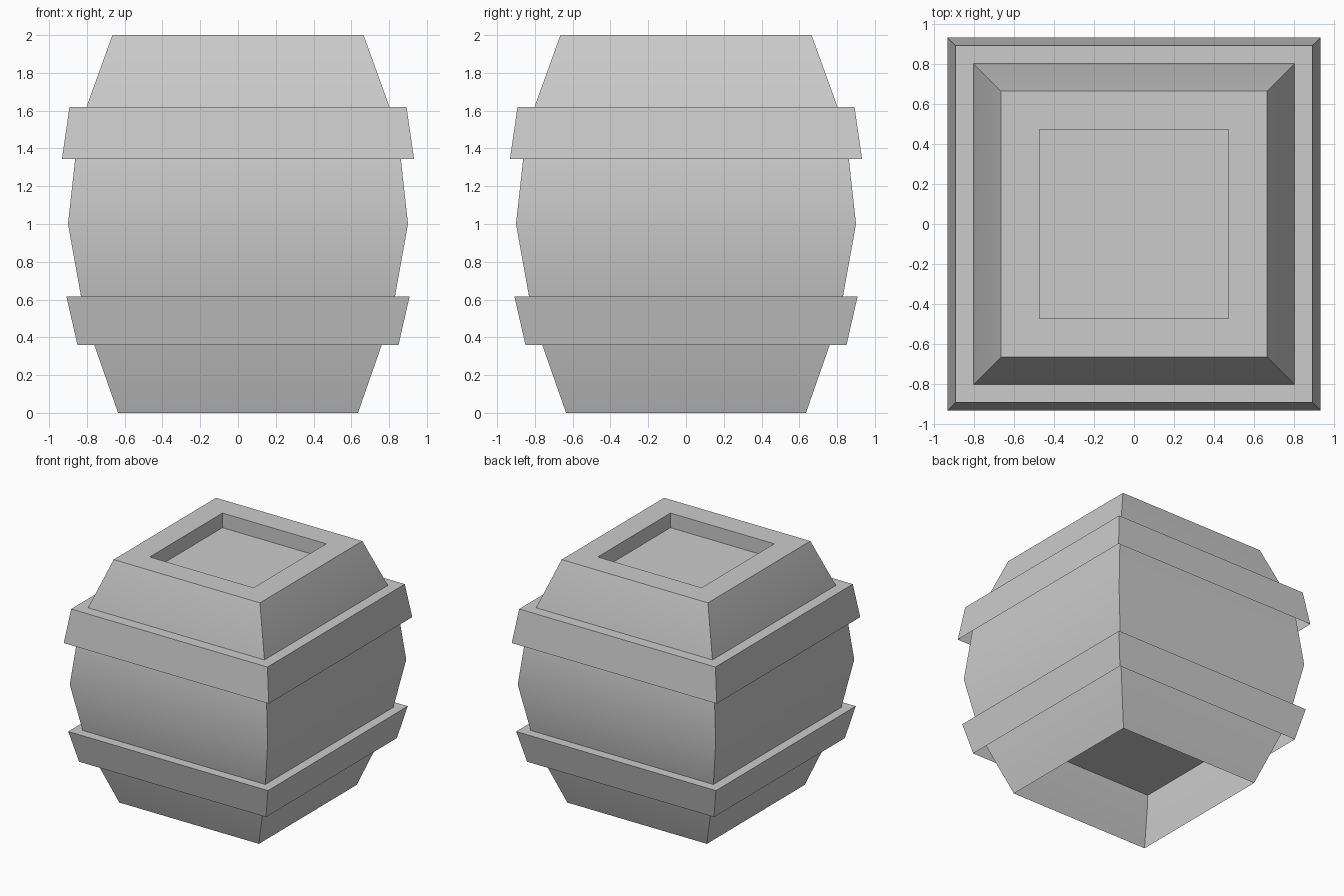
import bpy
import bmesh
import math

cube = bpy.data.objects.get("Cube")
if cube:
    bpy.data.objects.remove(cube, do_unlink=True)

GREY = (0.6, 0.6, 0.6, 1.0)
mat = bpy.data.materials.new("plain_grey")
mat.use_nodes = True
mat.diffuse_color = GREY
mat.node_tree.nodes["Principled BSDF"].inputs["Base Color"].default_value = GREY


def square_loft(name, profile):
    """Square tube through (half width, height) rings, open below, capped above."""
    bm = bmesh.new()
    rings = []
    for h, z in profile:
        corners = ((-h, -h), (h, -h), (h, h), (-h, h))
        rings.append([bm.verts.new((x, y, z)) for x, y in corners])
    for low, high in zip(rings, rings[1:]):
        for i in range(4):
            j = (i + 1) % 4
            bm.faces.new((low[i], low[j], high[j], high[i]))
    bm.faces.new(rings[-1])
    mesh = bpy.data.meshes.new(name)
    bm.to_mesh(mesh)
    bm.free()
    mesh.materials.append(mat)
    obj = bpy.data.objects.new(name, mesh)
    bpy.context.collection.objects.link(obj)
    bpy.ops.object.select_all(action="DESELECT")
    obj.select_set(True)
    bpy.context.view_layer.objects.active = obj
    bpy.ops.object.shade_smooth_by_angle(angle=math.radians(30))
    return obj


# Bulging staves, with the rim and the sunken lid at the top
square_loft("barrel_body", [
    (0.635, 0), (0.81, 0.5), (0.9, 1), (0.845, 1.5), (0.665, 2),
    (0.472, 2), (0.472, 1.88),
])

# Hoops around the body, open underneath
square_loft("lower_hoop", [(0.85, 0.36), (0.908, 0.615)])
square_loft("upper_hoop", [(0.932, 1.345), (0.892, 1.62)])
